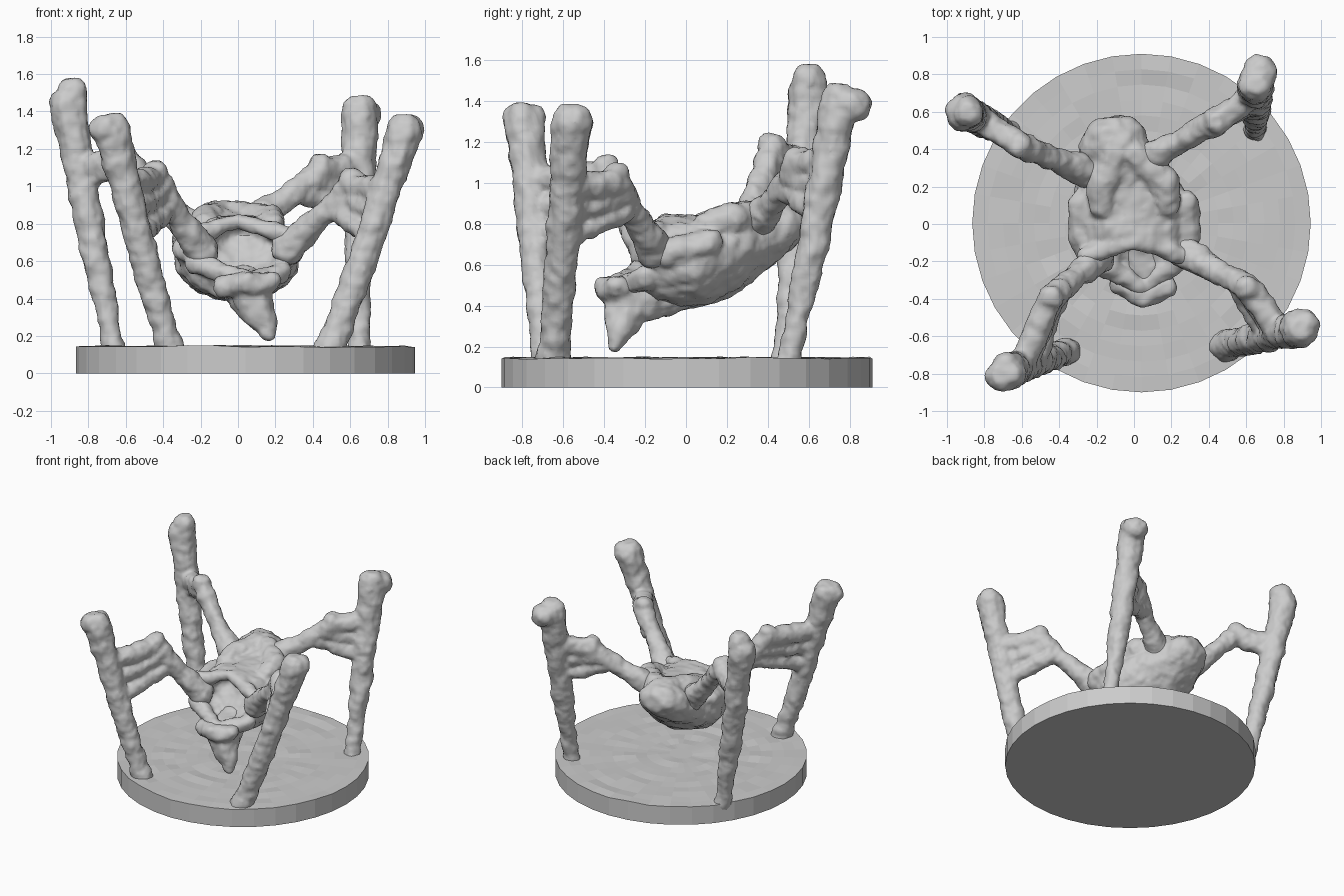
import bpy, bmesh, math
from mathutils import Vector, noise

if "Cube" in bpy.data.objects:
    bpy.data.objects.remove(bpy.data.objects["Cube"])


def add_tube(bm, pts):
    """Chain of tapered capsules through (point, radius) pairs."""
    for pair in zip(pts, pts[1:]):
        vs = []
        for c, r in pair:
            for i in range(1, 6):
                for j in range(10):
                    t, p = math.pi * i / 6, 2 * math.pi * j / 10
                    d = Vector((math.sin(t) * math.cos(p), math.sin(t) * math.sin(p), math.cos(t)))
                    vs.append(bm.verts.new(Vector(c) + d * r))
        res = bmesh.ops.convex_hull(bm, input=vs)
        junk = {v for v in res["geom_interior"] + res["geom_unused"]
                if isinstance(v, bmesh.types.BMVert)}
        bmesh.ops.delete(bm, geom=list(junk), context='VERTS')


def bridge(bm, loops):
    """Skin closed loops of equal length and cap both ends."""
    for a, b in zip(loops, loops[1:]):
        n = len(a)
        for k in range(n):
            bm.faces.new((a[k], a[(k + 1) % n], b[(k + 1) % n], b[k]))
    bm.faces.new(loops[0])
    bm.faces.new(loops[-1])
    bmesh.ops.recalc_face_normals(bm, faces=bm.faces)


def to_object(bm, name):
    me = bpy.data.meshes.new(name)
    bm.to_mesh(me)
    bm.free()
    ob = bpy.data.objects.new(name, me)
    bpy.context.collection.objects.link(ob)
    return ob


clay = bpy.data.textures.new("clay_lumps", 'CLOUDS')
clay.noise_scale = 0.09


def fuse(bm, name, smooth=4):
    """Merge the pieces into one lumpy modelled-clay skin."""
    ob = to_object(bm, name)
    m = ob.modifiers.new("fuse", 'REMESH')
    m.mode, m.voxel_size, m.use_smooth_shade = 'VOXEL', 0.016, True
    m = ob.modifiers.new("soften", 'SMOOTH')
    m.iterations, m.factor = smooth, 0.5
    m = ob.modifiers.new("lumps", 'DISPLACE')
    m.texture, m.strength, m.mid_level = clay, 0.035, 0.4
    m.texture_coords = 'GLOBAL'


def limb(name, foot, foot_r, top, knuckle, shoulder, grip, web, knob):
    """Leaning post with a knobbed top, and an arm sagging from it to the body."""
    bm = bmesh.new()
    foot, top, knuckle, shoulder = (Vector(v) for v in ((*foot, .12), top, knuckle, shoulder))
    on_post = lambda t: foot.lerp(top, t) - Vector((0, 0, .03)) * math.sin(math.pi * t)
    add_tube(bm, [(foot, foot_r), (on_post(.12), foot_r * .87), (on_post(.5), .08),
                  (on_post(.8), .085), (top, .1)])
    # knob leaning off the post head
    add_tube(bm, [(top, .09), (top + Vector(knob), .085)])
    elbow = knuckle.lerp(shoulder, .5) - Vector((0, 0, .01))
    add_tube(bm, [(on_post(grip), .07), (knuckle, .07), (elbow, .062), (shoulder, .09)])
    add_tube(bm, [(knuckle, .07), (knuckle + Vector((0, 0, .03)), .07)])
    # skin web filling the angle between post, arm and knuckle
    low = on_post(grip - web * 1.5)
    for s in (.45, .9):
        add_tube(bm, [(on_post(grip).lerp(low, s), .055),
                      (knuckle.lerp(elbow, s * web * 3) - Vector((0, 0, web * s * .5)), .055)])
    fuse(bm, name)


limb("front_left_post_and_arm", (-.36, -.68), .078, (-.68, -.79, 1.30), (-.44, -.39, 1.04),
     (-.19, -.18, .65), .77, .17, (-.03, -.02, .01))
limb("front_right_post_and_arm", (.49, -.65), .088, (.89, -.56, 1.29), (.61, -.34, 1.0),
     (.26, -.15, .67), .75, .15, (.02, .02, .01))
limb("back_left_post_and_arm", (-.66, .48), .065, (-.91, .60, 1.44), (-.61, .42, 1.15),
     (-.25, .28, .77), .75, .03, (.02, 0, .06))
limb("back_right_post_and_arm", (.65, .50), .06, (.65, .75, 1.39), (.44, .55, 1.08),
     (.06, .34, .80), .80, .15, (.03, .07, -.01))

# Sagging body: rings (y, cx, cz, rx, rz) from the front rim to the rounded rump
rings = [(-.18, .03, .65, .24, .18), (-.10, .0, .62, .29, .225), (.05, -.01, .61, .335, .225),
         (.22, -.03, .65, .28, .20), (.42, -.10, .76, .19, .16), (.51, -.10, .79, .15, .12),
         (.57, -.10, .80, .09, .06)]
y, cx, cz, rx, rz = rings[0]
hollow = [(y + d, cx, cz + .01, rx * s, rz * s) for d, s in ((.12, .45), (.09, .65), (.01, .8))]
bm = bmesh.new()
angles = [2 * math.pi * k / 20 for k in range(20)]
lean = lambda y, a: .05 * math.sin(a) if y < 0 else 0  # rim tips back at the top
bridge(bm, [[bm.verts.new((cx + rx * math.cos(a), y + lean(y, a), cz + rz * math.sin(a)))
             for a in angles] for y, cx, cz, rx, rz in hollow + rings])
# Mirrored folds across the top and bulges along the flanks
for s in (-1, 1):
    add_tube(bm, [((s * .18, .10, .80), .065), ((s * .17, .22, .82), .08), ((s * .05 - .05, .37, .84), .085)])
    add_tube(bm, [((s * .28, .12, .71), .065), ((s * .285, -.08, .66), .07), ((s * .25, -.16, .64), .055)])
    add_tube(bm, [((s * .26, -.17, .74), .05), ((0, -.09, .81), .038)])
    add_tube(bm, [((s * .23, -.2, .56 - s * .03), .055), ((.06, -.34, .49), .05)])
fuse(bm, "sagging_body")

# Hanging flap ending in a point, its underside running on into the belly
bm = bmesh.new()
tip = Vector((.17, -.35, .20))
root = Vector((.07, -.28, .42))
add_tube(bm, [((0, .0, .49), .11), (root, .12), (root.lerp(tip, .55), .078), (tip, .026)])
add_tube(bm, [((-.07, -.32, .47), .065), ((.06, -.39, .48), .06), ((.17, -.33, .49), .06)])
fuse(bm, "hanging_flap", 2)

# Round plinth with flat facets and a slightly uneven top
bm = bmesh.new()
n, r, cx, cy = 36, .905, .04, .005
loops = []
for i in range(12):
    f = 1 if i == 0 else 1 - (i - 1) / 11
    loop = []
    for k in range(n):
        a = 2 * math.pi * k / n
        x, y = cx + r * f * math.cos(a), cy + r * f * math.sin(a)
        z = 0 if i == 0 else .144 + .012 * noise.noise(Vector((x * 5, y * 9, 0)))
        loop.append(bm.verts.new((x, y, z)))
    loops.append(loop)
bridge(bm, loops)
to_object(bm, "round_plinth")
